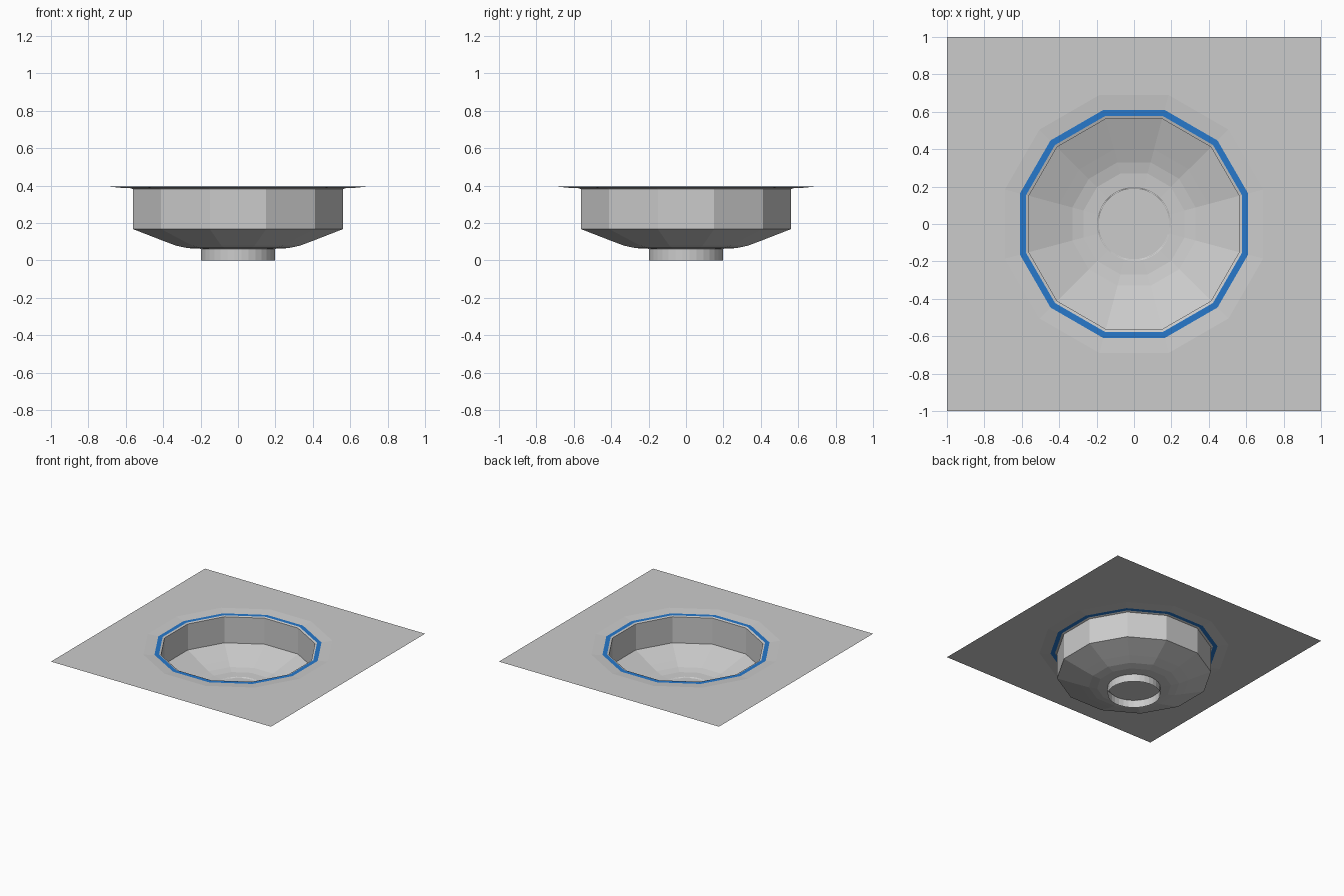
import bpy, bmesh, math
from mathutils import Vector

if "Cube" in bpy.data.objects:
    bpy.data.objects.remove(bpy.data.objects["Cube"])


def ring(bm, r, z, n):
    # r is the distance to the flats; flats face the axes
    c = r / math.cos(math.pi / n)
    return [bm.verts.new((c * math.cos((i + 0.5) * 2 * math.pi / n),
                          c * math.sin((i + 0.5) * 2 * math.pi / n), z)) for i in range(n)]


def finish(bm, name, color=None):
    me = bpy.data.meshes.new(name)
    bm.to_mesh(me)
    bm.free()
    ob = bpy.data.objects.new(name, me)
    bpy.context.collection.objects.link(ob)
    if color:
        mat = bpy.data.materials.new(name + "_paint")
        mat.diffuse_color = color
        mat.use_nodes = True
        mat.node_tree.nodes["Principled BSDF"].inputs["Base Color"].default_value = mat.diffuse_color
        me.materials.append(mat)
    return ob


def lathe(name, profile, n, color=None, cap=False):
    # profile runs from the outside in, so faces point up and inwards
    bm = bmesh.new()
    rings = [ring(bm, r, z, n) for r, z in profile]
    for a, b in zip(rings, rings[1:]):
        for i in range(n):
            j = (i + 1) % n
            bm.faces.new((a[i], a[j], b[j], b[i]))
    if cap:
        bm.faces.new(rings[-1])
    return finish(bm, name, color)


TOP = 0.395
SIDES = 12

# square ground sheet with a twelve-sided opening
bm = bmesh.new()
inner = ring(bm, 0.69, TOP, SIDES)
outer = [bm.verts.new((x, y, TOP)) for x, y in ((1, 1), (-1, 1), (-1, -1), (1, -1))]
edges = []
for loop in (inner, outer):
    for i in range(len(loop)):
        edges.append(bm.edges.new((loop[i], loop[(i + 1) % len(loop)])))
bmesh.ops.triangle_fill(bm, edges=edges, use_beauty=True, normal=Vector((0, 0, 1)))
# drop anything filled across the opening
hole = [f for f in bm.faces if f.calc_center_median().xy.length < 0.66]
bmesh.ops.delete(bm, geom=hole, context='FACES_ONLY')
for f in bm.faces:
    f.normal_update()
    if f.normal.z < 0:
        f.normal_flip()
finish(bm, "ground_sheet")

# gently sloping collar, blue trim and inner lip
lathe("sloped_collar", [(0.69, TOP), (0.61, 0.387)], SIDES)
lathe("blue_trim", [(0.61, 0.387), (0.577, 0.387)], SIDES, (0.02, 0.19, 0.6, 1))
lathe("inner_lip", [(0.577, 0.387), (0.562, 0.382)], SIDES)

# basin wall and bowl
lathe("basin_wall", [(0.562, 0.382), (0.562, 0.168)], SIDES)
bowl = lathe("basin_bowl", [(0.562, 0.168), (0.40, 0.105), (0.33, 0.079),
                            (0.27, 0.066), (0.19, 0.062)], SIDES)

# drain pipe, open below, with a lid set in its top
lathe("drain_pipe", [(0.197, 0.064), (0.197, 0.0)], 32)
lathe("drain_lid", [(0.197, 0.064), (0.188, 0.058)], 32, cap=True)
